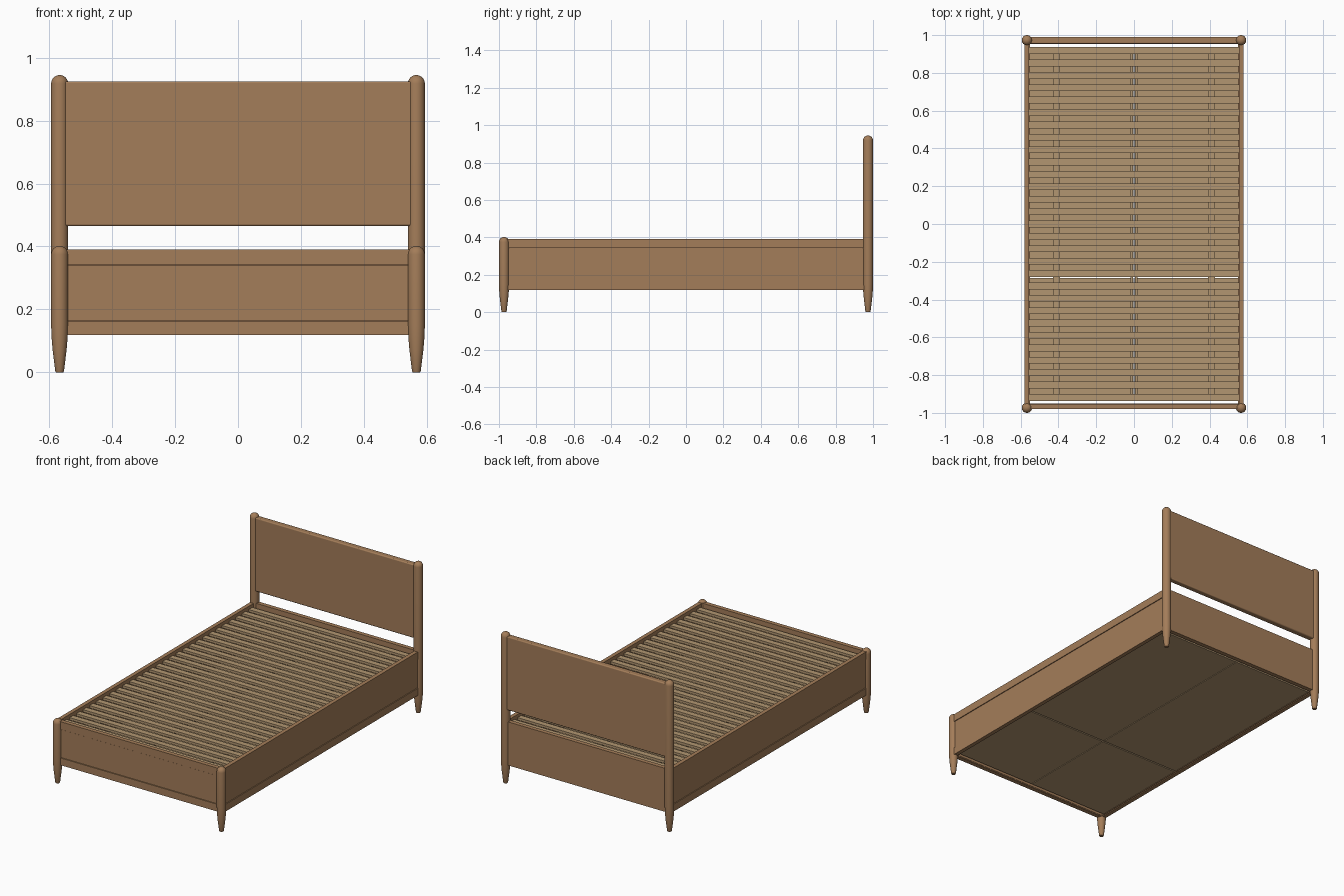
import bpy, bmesh, math

cube = bpy.data.objects.get("Cube")
if cube:
    bpy.data.objects.remove(cube, do_unlink=True)


def material(name, rgb):
    m = bpy.data.materials.new(name)
    m.use_nodes = True
    m.diffuse_color = (*rgb, 1)
    m.node_tree.nodes["Principled BSDF"].inputs["Base Color"].default_value = (*rgb, 1)
    return m


WOOD = material("warm brown wood", (0.37, 0.205, 0.10))
PINE = material("pale slat wood", (0.445, 0.305, 0.165))


def add_object(name, bm, mat):
    mesh = bpy.data.meshes.new(name)
    bm.to_mesh(mesh)
    bm.free()
    mesh.materials.append(mat)
    ob = bpy.data.objects.new(name, mesh)
    bpy.context.collection.objects.link(ob)
    return ob


def box(name, xs, ys, zs, mat, bevel=0):
    """Box between (min, max) pairs on each axis."""
    bm = bmesh.new()
    bmesh.ops.create_cube(bm, size=1)
    for v in bm.verts:
        for i, (lo, hi) in enumerate((xs, ys, zs)):
            v.co[i] = lo if v.co[i] < 0 else hi
    ob = add_object(name, bm, mat)
    if bevel:
        mod = ob.modifiers.new("Bevel", "BEVEL")
        mod.width, mod.segments = bevel, 3
    return ob


def smooth(ob):
    bpy.ops.object.select_all(action="DESELECT")
    ob.select_set(True)
    bpy.context.view_layer.objects.active = ob
    bpy.ops.object.shade_smooth_by_angle(angle=math.radians(35))


PX, PY, R = 0.567, 0.973, 0.027      # post centres and radius


def post(name, x, y, top):
    """Turned post: tapered foot, straight shaft, domed top."""
    profile = [(0, 0), (0.012, 0), (0.014, 0.005), (0.022, 0.07), (0.0255, 0.11), (R, 0.15)]
    for i in range(7):
        a = i * math.pi / 12
        profile.append((R * math.cos(a), top - R + R * math.sin(a)))
    bm = bmesh.new()
    verts = [bm.verts.new((r, 0, z)) for r, z in profile]
    edges = [bm.edges.new(pair) for pair in zip(verts, verts[1:])]
    bmesh.ops.spin(bm, geom=verts + edges, axis=(0, 0, 1), cent=(0, 0, 0),
                   angle=math.tau, steps=32)
    bmesh.ops.remove_doubles(bm, verts=bm.verts, dist=1e-5)
    bmesh.ops.recalc_face_normals(bm, faces=bm.faces)
    ob = add_object(name, bm, WOOD)
    ob.location = (x, y, 0)
    smooth(ob)


# Posts and side rails
BOTTOM, LOW, HIGH, TOP = 0.118, 0.165, 0.34, 0.39
BOARDS = (("lower", BOTTOM, LOW - 0.002, 0), ("middle", LOW, HIGH, 0.003),
          ("upper", HIGH + 0.002, TOP, 0))
for side, s in (("left", 1), ("right", -1)):
    post(f"front_post_{side}", s * PX, -PY, 0.402)
    post(f"head_post_{side}", s * PX, PY, 0.945)
    for part, z0, z1, inset in BOARDS:
        xs = sorted((s * 0.556, s * (0.581 - inset)))
        box(f"side_rail_{part}_{side}", xs, (-PY, PY), (z0, z1), WOOD)
    box(f"side_rail_backing_{side}", sorted((s * 0.55, s * 0.572)), (-0.95, 0.95),
        (BOTTOM + 0.005, 0.345), WOOD)

# Foot rail
for part, z0, z1, inset in BOARDS:
    box(f"foot_rail_{part}", (-PX, PX), (-0.98 + inset, -0.953), (z0, z1), WOOD)
box("foot_rail_backing", (-PX, PX), (-0.97, -0.951), (BOTTOM + 0.005, 0.36), WOOD)

# Headboard and the plain rail below it
smooth(box("headboard", (-PX, PX), (0.954, 0.99), (0.465, 0.925), WOOD, 0.006))
box("head_rail", (-PX, PX), (0.957, 0.984), (BOTTOM, TOP), WOOD)

# Mattress slats
COUNT, SPAN = 29, 0.918
for i in range(COUNT):
    y = -SPAN + 2 * SPAN * i / (COUNT - 1)
    box(f"slat_{i + 1}", (-0.558, 0.558), (y - 0.018, y + 0.018), (0.355, 0.37), PINE)

# Bars carrying the slats
for name, x, w in (("bar_left", 0.41, 0.018), ("bar_right", -0.41, 0.018),
                   ("centre_bar_left", 0.012, 0.007), ("centre_bar_right", -0.012, 0.007)):
    box(name, (x - w, x + w), (-0.93, 0.93), (0.335, 0.355), PINE)

# Four base panels with narrow gaps between them
for side, x0, x1 in (("left", 0.002, 0.55), ("right", -0.55, -0.002)):
    for end, y0, y1 in (("foot", -0.935, -0.285), ("head", -0.277, 0.935)):
        box(f"base_panel_{end}_{side}", (x0, x1), (y0, y1), (0.126, 0.138), PINE)
